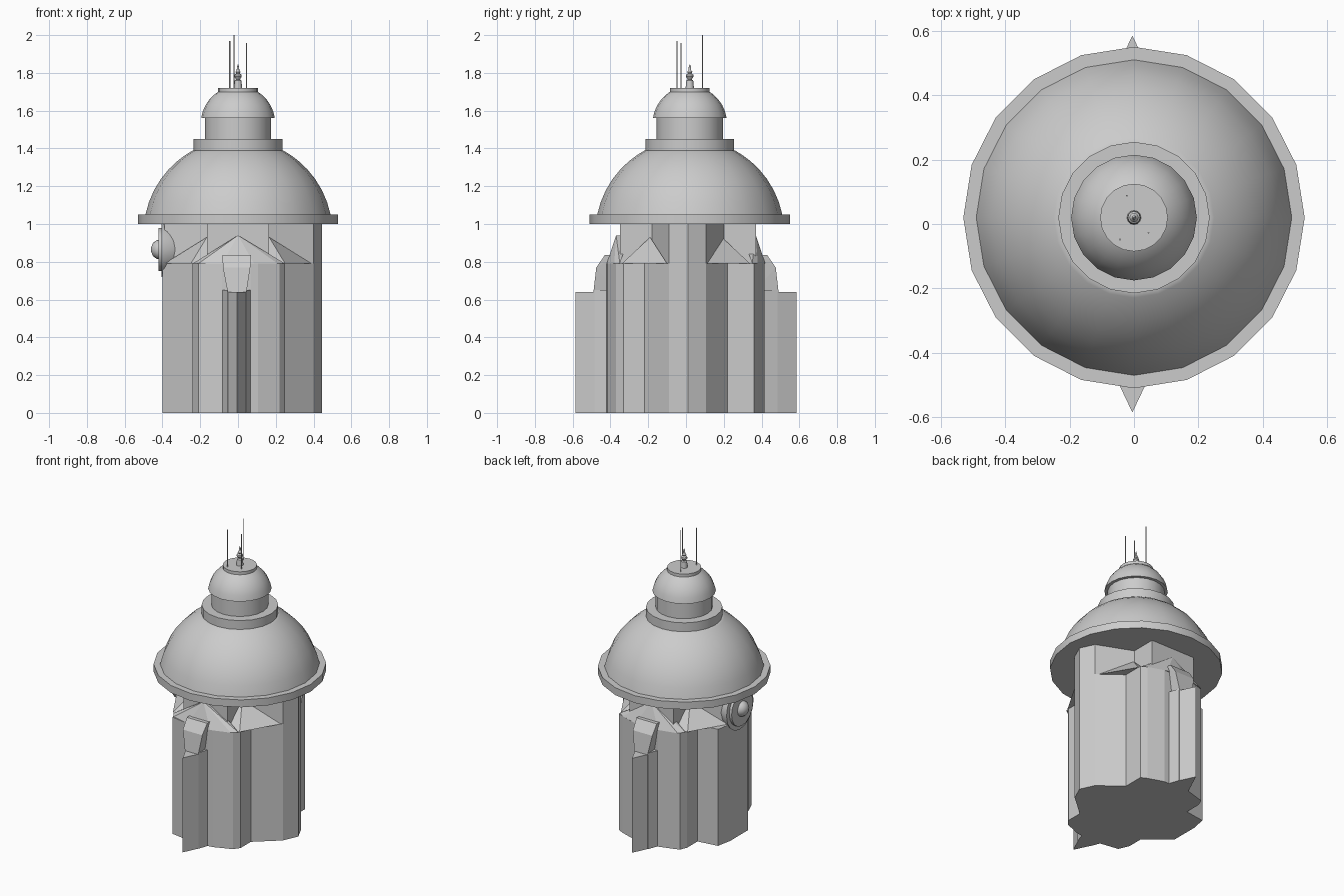
import bpy, bmesh
from math import sin, cos, pi, radians, sqrt
from mathutils import Vector, Matrix

if "Cube" in bpy.data.objects:
    bpy.data.objects.remove(bpy.data.objects["Cube"])

CY = 0.02  # y of the dome axis


def finish(bm, name, smooth=None):
    bmesh.ops.recalc_face_normals(bm, faces=bm.faces)
    me = bpy.data.meshes.new(name)
    bm.to_mesh(me)
    bm.free()
    ob = bpy.data.objects.new(name, me)
    bpy.context.collection.objects.link(ob)
    if smooth:
        bpy.ops.object.select_all(action='DESELECT')
        ob.select_set(True)
        bpy.context.view_layer.objects.active = ob
        bpy.ops.object.shade_smooth_by_angle(angle=radians(smooth))
    return ob


def lathe(name, profile, n=20, matrix=None, smooth=30):
    """Revolve (radius, height) points about z and cap both ends."""
    bm = bmesh.new()
    rings = [[bm.verts.new((r * cos(2 * pi * i / n), r * sin(2 * pi * i / n), z))
              for i in range(n)] for r, z in profile]
    for a, b in zip(rings, rings[1:]):
        for i in range(n):
            j = (i + 1) % n
            bm.faces.new((a[i], a[j], b[j], b[i]))
    bm.faces.new(rings[0])
    bm.faces.new(rings[-1])
    bm.transform(matrix or Matrix.Translation((0, CY, 0)))
    return finish(bm, name, smooth)


def prism(name, plan, z0, z1):
    bm = bmesh.new()
    f = bm.faces.new([bm.verts.new((x, y, z0)) for x, y in plan])
    top = bmesh.ops.extrude_face_region(bm, geom=[f])['geom']
    bmesh.ops.translate(bm, vec=(0, 0, z1 - z0),
                        verts=[v for v in top if isinstance(v, bmesh.types.BMVert)])
    return finish(bm, name)


def hull(name, pts):
    bm = bmesh.new()
    for p in pts:
        bm.verts.new(p)
    out = bmesh.ops.convex_hull(bm, input=bm.verts)
    bmesh.ops.delete(bm, geom=[v for v in out['geom_interior']
                               if isinstance(v, bmesh.types.BMVert)], context='VERTS')
    return finish(bm, name)


def arc(zc, radius, z0, z1, steps):
    zs = [z0 + (z1 - z0) * sin(pi / 2 * i / steps) for i in range(steps + 1)]
    return [(sqrt(radius ** 2 - (z - zc) ** 2), z) for z in zs]


# Lobed tower body
body = [(-0.085, -0.42), (0.07, -0.42), (0.105, -0.415), (0.22, -0.37), (0.25, -0.33),
        (0.25, -0.22), (0.40, -0.09), (0.445, 0.01), (0.40, 0.105), (0.25, 0.22),
        (0.25, 0.36), (0.21, 0.38), (0.105, 0.415), (-0.085, 0.42),
        (-0.22, 0.38), (-0.24, 0.33), (-0.24, 0.22), (-0.38, 0.2), (-0.40, 0.1),
        (-0.40, -0.09), (-0.24, -0.22), (-0.24, -0.33), (-0.21, -0.40)]
prism("tower_body", body, 0, 0.79)

# Cross-shaped neck under the dome
neck = [(-0.165, -0.35), (0.165, -0.35), (0.165, -0.18), (0.40, -0.09), (0.445, 0.01),
        (0.40, 0.105), (0.165, 0.2), (0.165, 0.37), (-0.165, 0.37), (-0.165, 0.2),
        (-0.39, 0.105), (-0.39, -0.09), (-0.165, -0.18)]
prism("tower_neck", neck, 0.78, 1.01)

for s, side in ((-1, "front"), (1, "back")):
    # Gable roof in front of the neck
    hull(side + "_gable", [(-0.24, s * 0.35, 0.79), (0.25, s * 0.35, 0.79),
                           (-0.21, s * 0.39, 0.79), (0.21, s * 0.38, 0.79),
                           (-0.085, s * 0.42, 0.79), (0.085, s * 0.42, 0.79),
                           (0, s * 0.37, 0.94), (0, s * 0.3, 0.94)])
    # Corner roofs filling the inside corners of the neck
    for t, lr in ((-1, "left"), (1, "right")):
        hull(f"{side}_{lr}_corner_roof", [
            (t * 0.165, s * 0.19, 0.93), (t * 0.165, s * 0.34, 0.79),
            (t * 0.25, s * 0.34, 0.79), (t * 0.25, s * 0.22, 0.79),
            (t * 0.39, s * 0.1, 0.79), (t * 0.165, s * 0.1, 0.79)])
    # Buttress, its sloped head and the pointed fin
    prism(side + "_buttress", [(-0.085, s * 0.41), (-0.055, s * 0.485),
                               (0.045, s * 0.485), (0.07, s * 0.41)], 0, 0.65)
    hull(side + "_buttress_head", [(x, s * y, z) for xa, xb, y, z in (
        (-0.055, 0.045, 0.49, 0.64), (-0.08, 0.065, 0.475, 0.77),
        (-0.082, 0.07, 0.43, 0.835), (-0.082, 0.07, 0.36, 0.835),
        (-0.055, 0.045, 0.36, 0.64)) for x in (xa, xb)])
    prism(side + "_fin", [(-0.055, s * 0.48), (-0.005, s * 0.585), (0.045, s * 0.48)], 0, 0.64)

# Round lamp on the left side, revolved about the -x axis
to_left = Matrix.Translation((0, 0, 0.865)) @ Matrix.Rotation(-pi / 2, 4, 'Y')
lathe("lamp_housing", [(0.03, 0.2), (0.06, 0.25), (0.10, 0.31), (0.13, 0.36), (0.145, 0.405)],
      16, to_left)
lathe("lamp_ring", [(0.115, 0.40), (0.115, 0.422), (0.07, 0.422)], 16, to_left)
lathe("lamp_knob", [(0.052, 0.415), (0.05, 0.43), (0.035, 0.45), (0.012, 0.46)], 16, to_left)

# Dome stack
lathe("dome_rim", [(0.53, 1.0), (0.53, 1.05)])
lathe("main_dome", arc(0.95, 0.5, 1.05, 1.39, 8))
lathe("dome_collar", [(0.235, 1.38), (0.235, 1.45)])
lathe("lantern_drum", [(0.175, 1.45), (0.175, 1.565)])
lathe("lantern_dome", arc(1.533, 0.197, 1.56, 1.70, 6))
lathe("lantern_cap", [(0.105, 1.69), (0.105, 1.72)])

# Finial
lathe("finial", [(0.022, 1.72), (0.018, 1.76), (0.01, 1.765), (0.02, 1.78), (0.019, 1.79),
                 (0.009, 1.797), (0.014, 1.805), (0.007, 1.815), (0.006, 1.83), (0.001, 1.845)], 12)

# Antennas
for i, (x, y, top) in enumerate(((-0.022, 0.088, 2.0), (-0.044, -0.048, 1.97), (0.045, -0.027, 1.957))):
    lathe(f"antenna_{i + 1}", [(0.003, 1.71), (0.003, top)], 6, Matrix.Translation((x, y, 0)))
